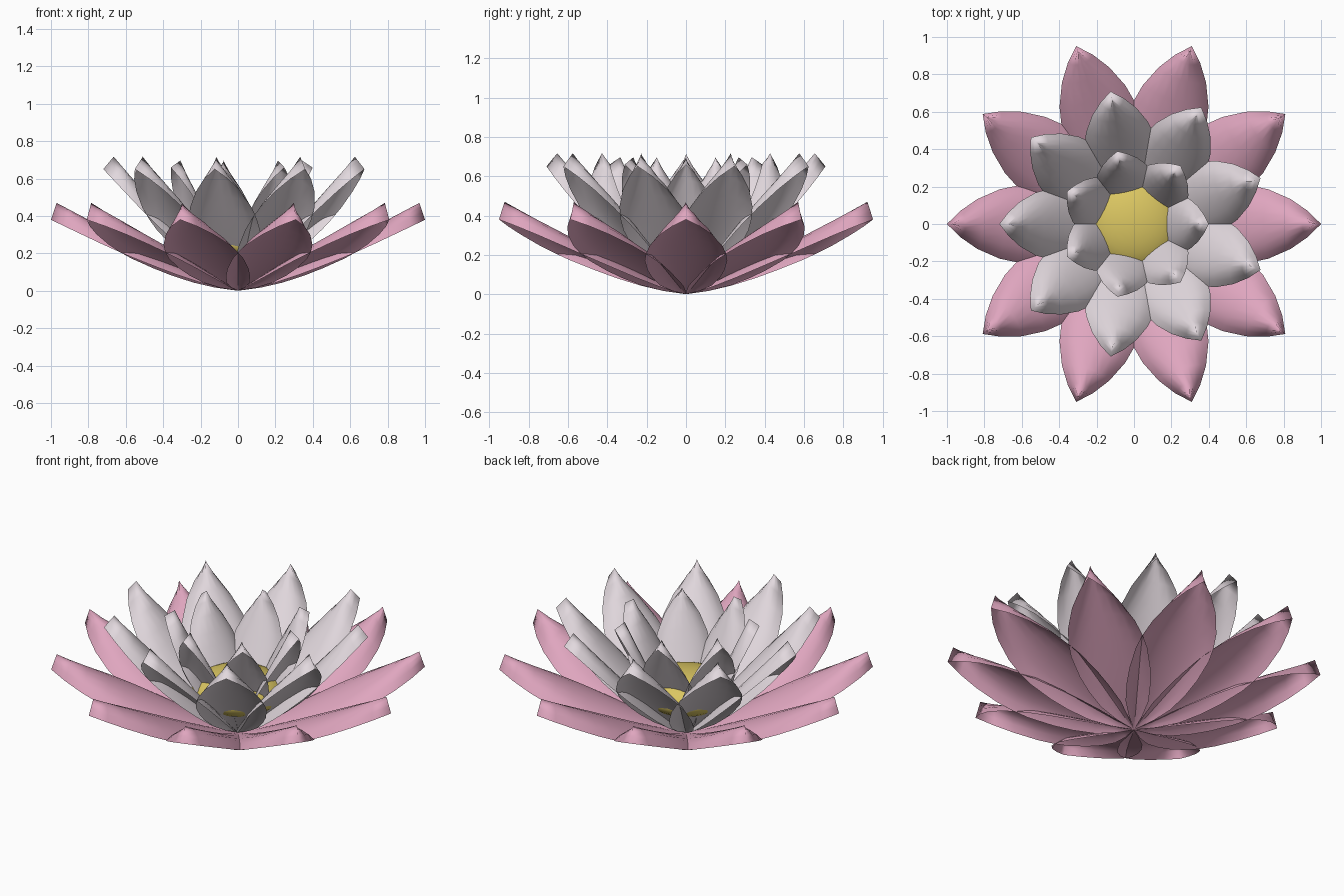
import bpy, bmesh
from math import sin, cos, pi, radians
from mathutils import Matrix, Vector

cube = bpy.data.objects.get("Cube")
if cube:
    bpy.data.objects.remove(cube, do_unlink=True)


def material(name, rgb):
    m = bpy.data.materials.new(name)
    m.use_nodes = True
    m.diffuse_color = (*rgb, 1)
    m.node_tree.nodes["Principled BSDF"].inputs["Base Color"].default_value = (*rgb, 1)
    return m


pink = material("petal pink", (0.74, 0.38, 0.52))
white = material("petal white", (0.76, 0.69, 0.73))
yellow = material("heart yellow", (0.70, 0.56, 0.12))


def finish(bm, name, mat):
    """Turn a bmesh into a smooth mesh with one colour."""
    bmesh.ops.remove_doubles(bm, verts=bm.verts, dist=0.0005)
    mesh = bpy.data.meshes.new(name)
    bm.to_mesh(mesh)
    bm.free()
    mesh.materials.append(mat)
    mesh.shade_smooth()
    return mesh


def add_object(name, mesh):
    obj = bpy.data.objects.new(name, mesh)
    bpy.context.collection.objects.link(obj)
    return obj


# Petal outline: distance along the ridge, half width, droop of the rim
ROWS = [(0, 0, 0), (0.094, 0.07, 0.02), (0.19, 0.13, 0.036), (0.3, 0.17, 0.05),
        (0.4, 0.195, 0.06), (0.527, 0.21, 0.072), (0.605, 0.204, 0.078),
        (0.693, 0.185, 0.083), (0.81, 0.133, 0.088), (0.9, 0.07, 0.092),
        (0.97, 0, 0.095)]
COLS = 8
DROOP = Vector((0.316, 0, -0.949))


def petal_mesh(name, mat):
    """Arched petal: a raised ridge with drooping rims that meet at the tip."""
    bm = bmesh.new()
    grid = []
    for s, half, droop in ROWS:
        ridge = Vector((s, 0, 0.47 * (s / 0.97) ** 1.1))
        row = []
        for i in range(COLS + 1):
            u = 2 * i / COLS - 1
            across = half * sin(u * 1.1) / sin(1.1)
            row.append(bm.verts.new(ridge + Vector((0, across, 0)) + DROOP * droop * u * u))
        grid.append(row)
    for a, b in zip(grid, grid[1:]):
        for i in range(COLS):
            bm.faces.new((a[i], b[i], b[i + 1], a[i + 1]))
    return finish(bm, name, mat)


def petal_ring(name, mat, count, start, size, lift):
    """Petals spread evenly, each scaled and tilted up about the base."""
    mesh = petal_mesh(name, mat)
    for i in range(count):
        obj = add_object(f"{name}_{i + 1}", mesh)
        turn = radians(start) + 2 * pi * i / count
        obj.matrix_world = (Matrix.Rotation(turn, 4, 'Z')
                            @ Matrix.Rotation(radians(-lift), 4, 'Y')
                            @ Matrix.Scale(size, 4))


# Three rings of petals, outside to inside
petal_ring("outer_petal", pink, 10, 0, 1.0, 0)
petal_ring("middle_petal", white, 9, 180, 0.907, 21.3)
petal_ring("inner_petal", white, 7, 0, 0.72, 38)

# Flattened round flower heart
bm = bmesh.new()
bmesh.ops.create_uvsphere(bm, u_segments=28, v_segments=14, radius=1)
bmesh.ops.transform(bm, verts=bm.verts,
                    matrix=Matrix.Translation((0, 0, 0.255)) @ Matrix.Diagonal((0.25, 0.25, 0.115, 1)))
add_object("flower_heart", finish(bm, "flower_heart", yellow))
